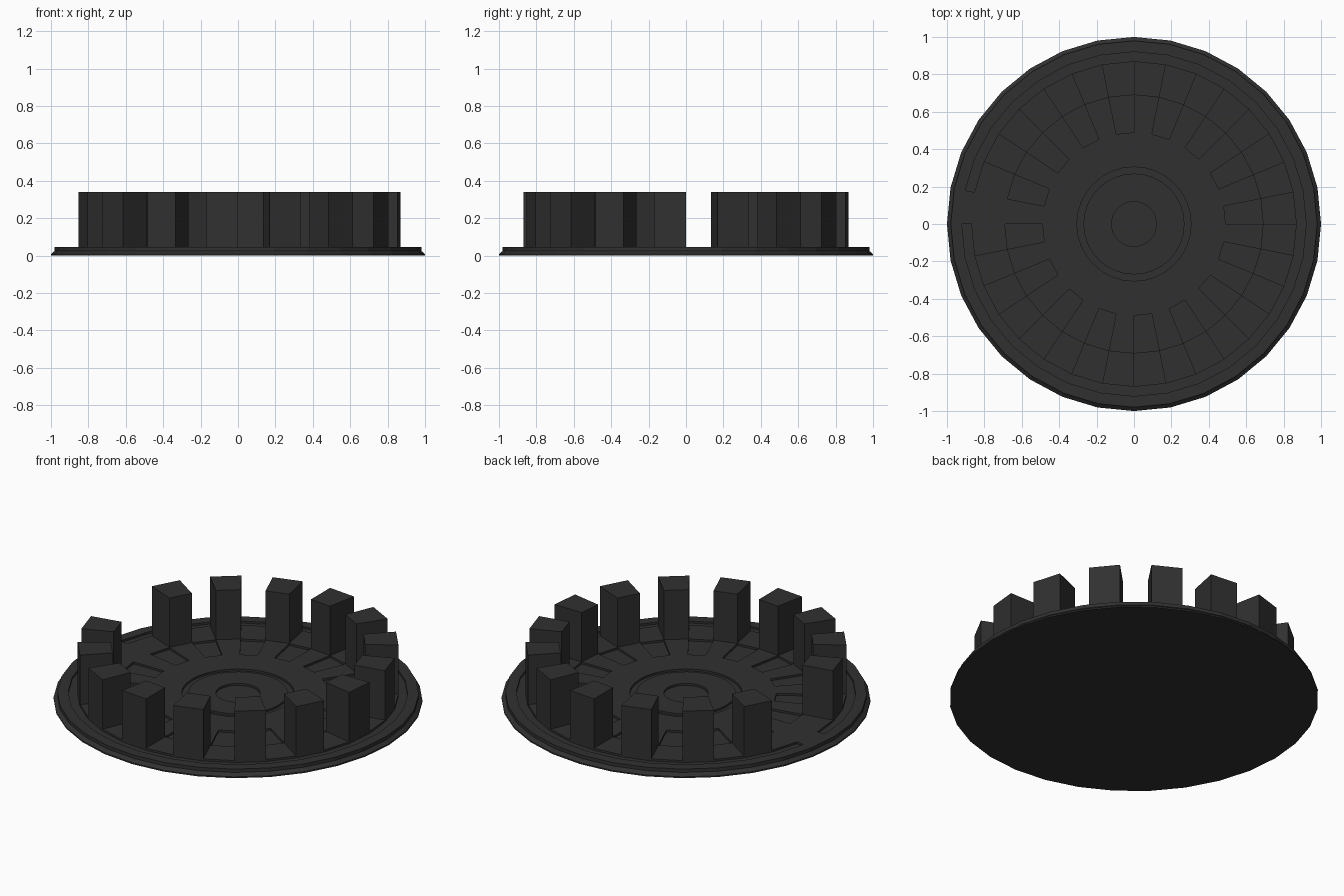
import bpy, bmesh
from math import cos, sin, tau, pi

if "Cube" in bpy.data.objects:
    bpy.data.objects.remove(bpy.data.objects["Cube"])

N = 32            # sides of the disc
TOP = 0.045       # top of the plate
DEPTH = 0.012     # depth of the shallow grooves
BLOCK_TOP = 0.34
MISSING = 15      # segment where the ring of blocks is interrupted

mat = bpy.data.materials.new("dark_grey")
mat.diffuse_color = (0.03, 0.03, 0.03, 1)
mat.use_nodes = True
mat.node_tree.nodes["Principled BSDF"].inputs["Base Color"].default_value = mat.diffuse_color


def polar(r, k, z):
    a = tau * k / N
    return (r * cos(a), r * sin(a), z)


def finish(bm, name):
    bmesh.ops.recalc_face_normals(bm, faces=bm.faces)
    me = bpy.data.meshes.new(name)
    bm.to_mesh(me)
    bm.free()
    me.materials.append(mat)
    ob = bpy.data.objects.new(name, me)
    bpy.context.collection.objects.link(ob)


# Base plate: lathed profile from the bottom edge to the centre of the top
profile = [(1.0, 0), (1.0, 0.008), (0.98, 0.025), (0.98, TOP), (0.92, TOP),
           (0.87, TOP), (0.69, TOP), (0.49, TOP), (0.305, TOP),
           (0.27, TOP), (0.12, TOP)]
bm = bmesh.new()
rings = [[bm.verts.new(polar(r, k, z)) for k in range(N)] for r, z in profile]
bm.faces.new(rings[0][::-1])
cells = {}
for i in range(len(rings) - 1):
    a, b = rings[i], rings[i + 1]
    for k in range(N):
        j = (k + 1) % N
        cells[i, k] = bm.faces.new((a[k], a[j], b[j], b[k]))
centre = bm.faces.new(rings[-1])
bmesh.ops.recalc_face_normals(bm, faces=bm.faces)

# Grooves: outer ring (interrupted), slots between blocks, inner ring, hub dish
outer = [cells[4, k] for k in range(N) if k != MISSING]
slots = [cells[6, k] for k in range(0, N, 2)]
inner = [cells[8, k] for k in range(N)]
for region in (outer, slots, inner, [centre]):
    ext = bmesh.ops.extrude_face_region(bm, geom=region)["geom"]
    bmesh.ops.translate(bm, vec=(0, 0, -DEPTH),
                        verts=[v for v in ext if isinstance(v, bmesh.types.BMVert)])
    old = [f for f in region if f.is_valid]
    if old:
        bmesh.ops.delete(bm, geom=old, context='FACES_ONLY')
finish(bm, "base_plate")

# Upright blocks on every other segment
for k in range(1, N, 2):
    if k == MISSING:
        continue
    bm = bmesh.new()
    low, high = [[bm.verts.new(polar(r, s, z)) for r, s in
                  ((0.69, k), (0.87, k), (0.87, k + 1), (0.69, k + 1))]
                 for z in (TOP - DEPTH, BLOCK_TOP)]
    bm.faces.new(low[::-1])
    bm.faces.new(high)
    for i in range(4):
        j = (i + 1) % 4
        bm.faces.new((low[i], low[j], high[j], high[i]))
    finish(bm, f"block_{k // 2 + 1}")
